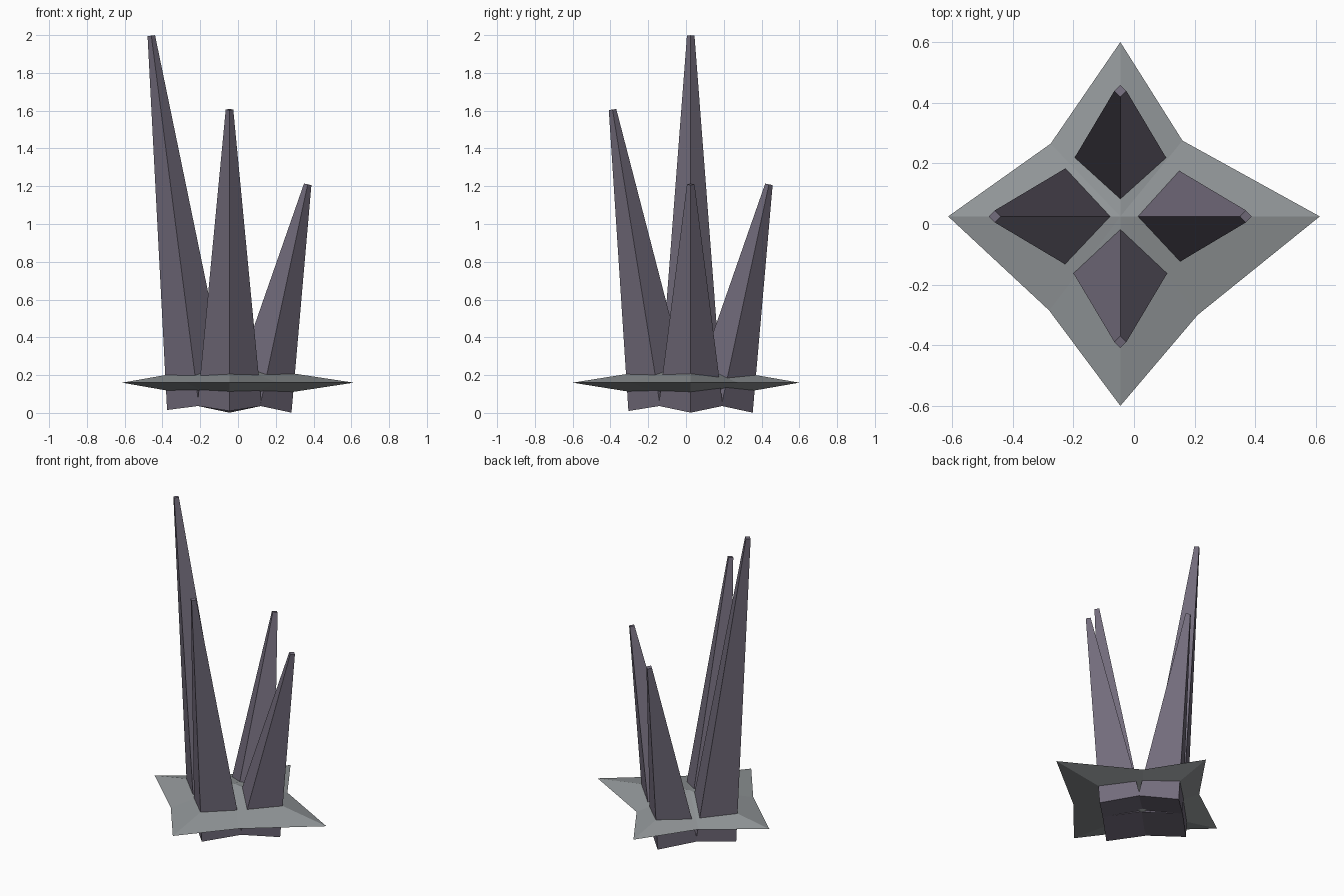
import bpy, bmesh, math
from mathutils import Vector, Matrix

if "Cube" in bpy.data.objects:
    bpy.data.objects.remove(bpy.data.objects["Cube"])

CENTRE = Vector((-0.045, 0.025, 0.0))


def material(name, rgb):
    mat = bpy.data.materials.new(name)
    mat.diffuse_color = (*rgb, 1)
    mat.use_nodes = True
    mat.node_tree.nodes["Principled BSDF"].inputs["Base Color"].default_value = mat.diffuse_color
    return mat


def add_object(name, bm, mat):
    bmesh.ops.recalc_face_normals(bm, faces=bm.faces)
    mesh = bpy.data.meshes.new(name)
    bm.to_mesh(mesh)
    bm.free()
    mesh.materials.append(mat)
    obj = bpy.data.objects.new(name, mesh)
    bpy.context.collection.objects.link(obj)


def spike(name, angle, tip_z, mat):
    # four-sided tapered post leaning outward from the centre
    turn = Matrix.Rotation(math.radians(angle), 4, 'Z')
    base = Vector((0.162, 0, 0.037))
    axis = Vector((0.414, 0, tip_z)) - base
    lean = Matrix.Rotation(math.atan2(axis.x, axis.z), 4, 'Y')
    place = (Matrix.Translation(CENTRE) @ turn
             @ Matrix.Translation(base + axis / 2) @ lean)
    bm = bmesh.new()
    bmesh.ops.create_cone(bm, cap_ends=True, segments=4, radius1=0.17,
                          radius2=0.02, depth=axis.length, matrix=place)
    add_object(name, bm, mat)


purple = material("dusky_purple", (0.17, 0.15, 0.20))
grey = material("stone_grey", (0.29, 0.31, 0.32))

# star plate: uneven outline fanned to a raised and a lowered centre point
outline = [(0.613, 0.025), (0.16, 0.275), (-0.045, 0.60), (-0.275, 0.265),
           (-0.613, 0.025), (-0.28, -0.285), (-0.045, -0.60), (0.21, -0.30)]
bm = bmesh.new()
rim = [bm.verts.new((x, y, 0.16)) for x, y in outline]
for z in (0.26, 0.06):
    apex = bm.verts.new((CENTRE.x, CENTRE.y, z))
    for i, v in enumerate(rim):
        bm.faces.new((v, rim[(i + 1) % len(rim)], apex))
add_object("star_plate", bm, grey)

# spikes
for name, angle, tip_z in (("right_spike", 0, 1.21), ("back_spike", 90, 1.21),
                           ("left_spike", 180, 1.997), ("front_spike", 270, 1.606)):
    spike(name, angle, tip_z, purple)
